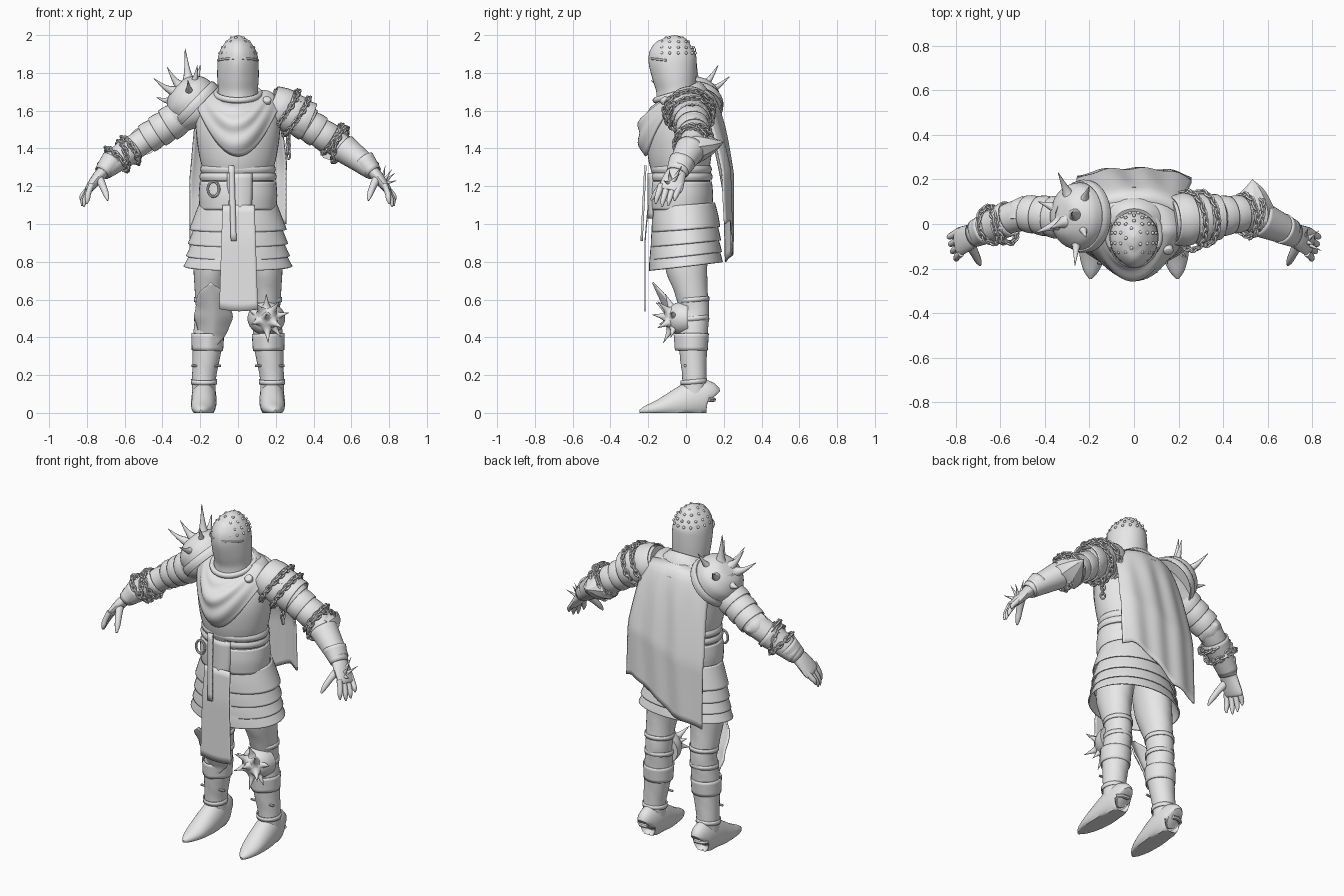
import bpy, bmesh, math
from math import sin, cos, pi
from mathutils import Vector as V, Matrix

cube = bpy.data.objects.get("Cube")
if cube:
    bpy.data.objects.remove(cube)

steel = bpy.data.materials.new("plain_grey")
steel.use_nodes = True
steel.diffuse_color = (0.8, 0.8, 0.8, 1)
steel.node_tree.nodes["Principled BSDF"].inputs["Base Color"].default_value = (0.8, 0.8, 0.8, 1)
Y, Z = V((0, 1, 0)), V((0, 0, 1))


def finish(name, bm, angle=40, thick=0):
    bmesh.ops.recalc_face_normals(bm, faces=bm.faces)
    mesh = bpy.data.meshes.new(name)
    bm.to_mesh(mesh)
    bm.free()
    ob = bpy.data.objects.new(name, mesh)
    bpy.context.collection.objects.link(ob)
    mesh.materials.append(steel)
    if thick:
        mod = ob.modifiers.new("thickness", "SOLIDIFY")
        mod.thickness, mod.offset = thick, 0
    bpy.ops.object.select_all(action="DESELECT")
    ob.select_set(True)
    bpy.context.view_layer.objects.active = ob
    bpy.ops.object.shade_smooth_by_angle(angle=math.radians(angle))
    return ob


def smooth_rows(rows, k):
    """Catmull-Rom interpolation of profile rows."""
    out = []
    for i in range(len(rows) - 1):
        a, b, c, d = [rows[min(max(j, 0), len(rows) - 1)] for j in range(i - 1, i + 3)]
        for s in range(k):
            t = s / k
            out.append([q + t / 2 * (r - p + t * (2 * p - 5 * q + 4 * r - w + t * (3 * (q - r) + w - p)))
                        for p, q, r, w in zip(a, b, c, d)])
    return out + [list(rows[-1])]


def add_tube(bm, rows, n=28, k=4, cap=True, ref=Y, keel=0, floor=False, folds=0):
    """Loft ellipses along a path; each row is x, y, z, radius across, radius along ref."""
    rows = smooth_rows(rows, k) if k > 1 else rows
    pts = [V(r[:3]) for r in rows]
    rings = []
    for i, r in enumerate(rows):
        t = (pts[min(i + 1, len(pts) - 1)] - pts[max(i - 1, 0)]).normalized()
        u = ref.cross(t).normalized()
        v = t.cross(u)
        ring = []
        for j in range(n):
            a = 2 * pi * j / n
            ridge = 1 + keel * max(0, -sin(a)) ** 8 + folds * sin(5 * a + 1.7 * i)
            p = pts[i] + u * cos(a) * max(r[3], .0005) + v * sin(a) * max(r[4], .0005) * ridge
            if floor:
                p.z = max(p.z, 0)
            ring.append(bm.verts.new(p))
        rings.append(ring)
    for a, b in zip(rings, rings[1:]):
        for j in range(n):
            bm.faces.new((a[j], a[(j + 1) % n], b[(j + 1) % n], b[j]))
    if cap:
        bm.faces.new(rings[0])
        bm.faces.new(rings[-1])


def tube(name, rows, thick=0, angle=40, **kw):
    bm = bmesh.new()
    add_tube(bm, rows, cap=not thick, **kw)
    return finish(name, bm, angle, thick)


def sheet(name, f, nu, nv, thick):
    bm = bmesh.new()
    g = [[bm.verts.new(f(i / nu, j / nv)) for i in range(nu + 1)] for j in range(nv + 1)]
    for j in range(nv):
        for i in range(nu):
            bm.faces.new((g[j][i], g[j][i + 1], g[j + 1][i + 1], g[j + 1][i]))
    bmesh.ops.remove_doubles(bm, verts=bm.verts, dist=.0001)
    return finish(name, bm, 50, thick)


def spikes(name, center, tips, base, r, bend=0):
    """Thorns that flare out of a round surface and bend upward."""
    bm, c = bmesh.new(), V(center)
    for tip in tips:
        d = V(tip) - c
        a = c + d.normalized() * base
        rows = [(*(a.lerp(V(tip), t) - Z * bend * sin(pi * t)), r * w, r * w)
                for t, w in ((0, 1.7), (.2, .85), (.55, .4), (1, .05))]
        add_tube(bm, rows, n=10, k=3, ref=V((.3, .5, .81)))
    return finish(name, bm, 60)


def chain(name, pts, step=.027):
    """Interlocked oval links, each turned a quarter from the last."""
    bm, pts = bmesh.new(), [V(p) for p in pts]
    left, n = 0, 0
    for a, b in zip(pts, pts[1:]):
        d = b - a
        while left < d.length:
            rot = d.to_track_quat("X", "Z").to_matrix() @ Matrix.Rotation(pi / 2 * (n % 2) + .6, 3, "X")
            c, ring = a + d.normalized() * left, []
            for i in range(10):
                t = 2 * pi * i / 10
                ring.append([bm.verts.new(c + rot @ V(((.021 + .006 * cos(s)) * cos(t),
                             (.012 + .006 * cos(s)) * sin(t), .006 * sin(s))))
                             for s in (0, pi * .4, pi * .8, pi * 1.2, pi * 1.6)])
            for i in range(10):
                p, q = ring[i], ring[(i + 1) % 10]
                for s in range(5):
                    bm.faces.new((p[s], q[s], q[(s + 1) % 5], p[(s + 1) % 5]))
            left, n = left + step, n + 1
        left -= d.length
    return finish(name, bm, 60)


def loop(c, axis, ra, rb):
    t = V(axis).normalized()
    u = Y.cross(t).normalized()
    return [V(c) + u * ra * cos(a * pi / 16) + t.cross(u) * rb * sin(a * pi / 16) for a in range(33)]


def lames(name, a, b, count, r, flare):
    """Overlapping arm plates from a to b, both x, y, z."""
    a, b = V(a), V(b)
    for i in range(count):
        p, q = a.lerp(b, i / count), a.lerp(b, (i + 1.25) / count)
        s = r * (1 - .06 * i)
        tube(f"{name}_{i + 1}", [(*p, s * .9, s * .95), (*p.lerp(q, .6), s, s * 1.05),
                                 (*q, s * flare, s * flare)], thick=.008)


# Helm with a front ridge, sight slits and rivets
tube("helm", [(0, -.05, 1.6, .115, .105), (0, -.048, 1.70, .106, .1), (0, -.056, 1.78, .11, .112),
              (0, -.066, 1.87, .107, .122), (0, -.064, 1.925, .092, .109), (0, -.06, 1.968, .06, .075),
              (0, -.06, 1.99, .03, .04), (0, -.06, 2.0, 0, 0)], n=40, keel=.09)
for s, side in ((1, "left"), (-1, "right")):
    slit = [(s * .112 * cos(a), -.066 + .128 * sin(a), 1.862 + .015 * abs(sin(a)), .004, .006)
            for a in (-.3, -.6, -.9, -1.2, -1.38)]
    tube(side + "_sight_rim", slit, n=8, ref=Z)
bm = bmesh.new()
for z, rx, ry, count in ((1.905, .099, .115, 16), (1.935, .086, .102, 14), (1.965, .062, .077, 10), (1.986, .036, .046, 5)):
    for i in range(count):
        a = 2 * pi * (i + .5) / count
        bmesh.ops.create_icosphere(bm, subdivisions=2, radius=.008,
                                   matrix=Matrix.Translation((rx * cos(a), -.063 + ry * sin(a), z)))
finish("helm_rivets", bm)

# Torso, waist and belts
tube("torso", [(0, -.02, 1.06, .2, .155), (0, -.025, 1.18, .195, .155), (0, -.025, 1.27, .185, .15),
               (0, -.03, 1.36, .205, .165), (0, -.03, 1.48, .222, .17), (0, -.01, 1.58, .22, .155),
               (0, 0, 1.66, .165, .13), (0, -.02, 1.71, .1, .1)], n=40, keel=.04)
for i, (z, h, r) in enumerate(((1.29, .018, .19), (1.25, .018, .195), (1.15, .075, .198))):
    tube(f"waist_band_{i + 1}", [(0, -.025, z - h, r, r * .8), (0, -.025, z, r + .006, r * .8 + .006),
                                 (0, -.025, z + h, r, r * .8)], n=40, thick=.008)
tube("belt_ring", [(-.13 + .03 * cos(a * pi / 8), -.175, 1.185 + .04 * sin(a * pi / 8), .007, .007)
                   for a in range(17)], n=8, k=1)
sheet("belt_flap", lambda u, v: V((.01 + (u - .5) * .13 * (1 - .3 * v ** 4), -.198 + .02 * (2 * u - 1) ** 2, 1.27 - .24 * v)), 8, 8, .012)
sheet("hanging_strap", lambda u, v: V((-.05 + .03 * u + .012 * v, -.215 - .02 * v, 1.31 - .4 * v)), 2, 10, .012)

# Skirt plates, tabard
tiers = ((1.1, .97, .205, .255), (1.0, .895, .22, .262), (.92, .83, .23, .272), (.86, .775, .24, .285))
for i, (top, low, r1, r2) in enumerate(tiers):
    tube(f"skirt_plate_{i + 1}", [(0, -.01, top, r1, .16 + .006 * i), (0, -.005, (top + low) / 2, (r1 + r2) / 2, .172 + .005 * i),
                                  (0, 0, low, r2, .178 + .005 * i)], n=40, thick=.008)
sheet("tabard", lambda u, v: V((.003 + (u - .5) * (.17 + .035 * v), -.2 - .017 * min(1, v * 3),
                                1.1 - v * (.55 + .012 * sin(3 * u)))), 14, 14, .006)


# Cape and draped cowl
def cape(u, v):
    edge = abs(2 * u - 1)
    return V(((u - .5) * (.43 + .08 * min(1, v * 2)),
              .1 + .145 * min(1, v * 1.7) ** .45 - .07 * edge ** 3 * (1 - .5 * v) + .005 * sin(u * 21 + v * 3) * min(1, v * 4),
              1.71 - .05 * edge ** 2 - v * (.86 - .2 * min(1, max(0, u * 1.8 - .6)))))


def cowl(u, v):
    a = 2 * pi * u
    f = max(0, -sin(a))
    r = .11 + .08 * v + .065 * sin(pi * v) * f + .009 * sin(v * 17 + 2 * cos(a)) * f
    return V(((.115 + .11 * v) * cos(a) * (1 - .1 * f * v), -.03 + sin(a) * r,
              1.70 - .06 * f - v * (.06 + .22 * f ** 2) + .025 * sin(pi * v)))


sheet("cape", cape, 40, 24, .01)
sheet("cowl", cowl, 56, 20, .012)
tube("neck_roll", [(.118 * cos(a * pi / 16), -.045 + .118 * sin(a * pi / 16), 1.69 + .035 * sin(a * pi / 16), .014, .016)
                   for a in range(33)], n=10, k=1, ref=Z)
tube("cowl_brooch", [(.15, -.10, 1.64, .022, .022), (.155, -.122, 1.66, .022, .022), (.156, -.127, 1.665, .012, .012)], n=16, ref=Z)

# Legs, boots and straps
for s, side in ((1, "left"), (-1, "right")):
    tube(side + "_leg", [(s * .11, 0, 1.0, .1, .12), (s * .14, 0, .8, .095, .115), (s * .15, .025, .66, .08, .09),
                         (s * .15, .045, .55, .073, .078), (s * .155, .04, .48, .075, .08), (s * .16, .037, .38, .08, .077),
                         (s * .17, .04, .28, .071, .07), (s * .18, .045, .18, .063, .064), (s * .18, .045, .08, .063, .068)],
         n=32, folds=.014)
    tube(side + "_boot", [(s * .18, .132, .07, .04, .06), (s * .18, .115, .08, .056, .09), (s * .18, .05, .075, .066, .1),
                          (s * .182, -.04, .05, .067, .08), (s * .187, -.14, .026, .058, .046),
                          (s * .193, -.21, .014, .034, .025), (s * .196, -.246, .008, .006, .008)], ref=Z, floor=True)
    for i, (x, z, r) in enumerate(((.15, .6, .08), (.152, .5, .079), (.18, .165, .067))):
        tube(f"{side}_leg_strap_{i + 1}", [(s * x, .042, z - .012, r, r), (s * x, .04, z + .012, r, r)], k=1, thick=.006)
    tube(side + "_greave_cuff", [(s * .162, .034, .33, .08, .078), (s * .16, .034, .42, .084, .084)], thick=.006, keel=.15)
    tube(side + "_greave_pin", [(s * .09, 0, .25, .007, .007), (s * .245, -.005, .25, .007, .007)], n=8, k=1)
    tube(side + "_heel_buckle", [(s * .23, .12, .07, .012, .012), (s * .2, .145, .07, .012, .012), (s * .16, .145, .07, .012, .012)], n=8)

# Right knee plate and left spiked knee
widths = [[w] for w in (.002, .06, .085, .09, .1, .085, .07, .04, .002)]
half = [w[0] for w in smooth_rows(widths, 3)]


def knee_plate(u, v):
    w, x = half[round(v * 24)], 2 * u - 1
    return V((-.145 + x * w + .015 * sin(pi * v), -.175 + .13 * min(1, v * 1.25) + .06 * abs(x) ** 1.5 * sin(pi * v), .69 - .36 * v))


sheet("right_knee_plate", knee_plate, 12, 24, .01)
kc = V((.15, -.05, .5))
tube("left_knee_cop", [(.15, .01, .5, .1, .088), (.15, -.04, .5, .09, .086), (.15, -.085, .5, .06, .06), (.15, -.11, .5, 0, 0)], ref=Z)
spikes("left_knee_spikes", kc, [kc + V(d) for d in (
    (0, -.13, .02), (.07, -.1, .09), (-.06, -.11, .085), (.085, -.1, -.05), (-.08, -.09, -.03), (.12, -.03, .03),
    (-.1, -.03, .05), (.01, -.07, -.13), (0, -.06, .13), (.08, -.03, -.1))], .055, .024)

# Arms, gauntlets and hands
for s, side in ((1, "left"), (-1, "right")):
    tube(side + "_arm", [(s * .17, .01, 1.62, .1, .1), (s * .27, .02, 1.59, .093, .1), (s * .37, .035, 1.53, .08, .085),
                         (s * .47, .045, 1.46, .07, .075), (s * .56, .025, 1.4, .066, .068), (s * .64, -.01, 1.345, .055, .058),
                         (s * .72, -.045, 1.275, .04, .046)], folds=.015)
    lames(side + "_upper_arm_plate", (s * .3, .025, 1.57), (s * .47, .045, 1.46), 3, .088, 1.0)
    tube(side + "_forearm_guard", [(s * .56, .025, 1.4, .073, .078), (s * .64, -.01, 1.34, .06, .066), (s * .71, -.04, 1.285, .048, .056)], thick=.008)
    tube(side + "_gauntlet_cuff", [(s * .665, -.02, 1.335, .058, .066), (s * .72, -.05, 1.27, .04, .052)], thick=.008)
    tube(side + "_palm", [(s * .7, -.035, 1.29, .034, .045), (s * .74, -.06, 1.25, .031, .058), (s * .785, -.08, 1.19, .023, .064), (s * .795, -.085, 1.175, .014, .054)], n=16)
    for i in range(4):
        y, drop, out = -.13 + .033 * i, (.085, .1, .095, .07)[i], (-.02, -.005, .004, .01)[i]
        tube(f"{side}_finger_{i + 1}", [(s * .775, y, 1.21, .016, .018), (s * (.803 + out / 2), y - .016, 1.2 - drop * .45, .015, .016),
                                        (s * (.817 + out), y - .026, 1.2 - drop * .8, .013, .013),
                                        (s * (.822 + out), y - .03, 1.2 - drop * 1.1, .004, .004)], n=10)
    tube(side + "_thumb", [(s * .74, -.08, 1.25, .025, .026), (s * .715, -.13, 1.2, .019, .02),
                           (s * .698, -.165, 1.155, .015, .015), (s * .69, -.185, 1.125, .005, .005)], n=10)
spikes("left_knuckle_spikes", (.76, -.08, 1.21), [(.83, -.03, 1.27), (.815, -.09, 1.29), (.78, -.02, 1.31), (.84, -.12, 1.23)], .02, .013)
tube("left_elbow_cop", [(.525, .02, 1.405, .105, .078), (.53, .08, 1.41, .098, .074), (.535, .145, 1.42, .055, .042), (.53, .2, 1.435, 0, 0)], ref=Z, n=8, angle=25)
tube("right_elbow_cop", [(-.5, .02, 1.44, .075, .075), (-.5, .09, 1.435, .06, .055), (-.5, .125, 1.43, 0, 0)], ref=Z)

# Left shoulder plates
lames("left_shoulder_plate", (.17, .015, 1.635), (.36, .03, 1.55), 3, .11, 1.02)
tube("left_shoulder_point", [(.29, .02, 1.655, .028, .09), (.36, .03, 1.642, .016, .06), (.395, .035, 1.625, .002, .005)], n=16)

# Right spiked shoulder dome with rim
hub, out = V((-.25, .035, 1.655)), V((-.72, 0, .69))
tube("right_shoulder_dome", [(*(hub + out * d), r, r * 1.05) for d, r in ((-.03, .145), (.03, .138), (.07, .11), (.1, .068), (.11, 0))], n=36)
tube("right_shoulder_rim", [(*(hub + out * d), r, r * 1.05) for d, r in ((-.055, .15), (-.03, .152), (-.01, .146))], n=36, thick=.008)
spikes("right_shoulder_spikes", hub, [(-.28, .05, 1.93), (-.445, -.04, 1.77), (-.375, -.02, 1.83), (-.34, .23, 1.78), (-.265, -.185, 1.76),
       (-.2, .17, 1.84), (-.43, .1, 1.67), (-.215, -.06, 1.84)], .085, .034, .012)

# Chains
arm = (.8, .1, -.55)
chain("left_shoulder_chain_1", loop((.25, .015, 1.6), arm, .126, .132))
chain("left_shoulder_chain_2", loop((.31, .025, 1.57), arm, .118, .12))
chain("left_hanging_chain", [(.265, .05, 1.5), (.268, .05, 1.34)])
chain("left_elbow_chain_1", loop((.5, .04, 1.45), arm, .09, .092))
chain("left_elbow_chain_2", loop((.54, .03, 1.42), (.8, -.2, -.3), .096, .09))
for i, (x, z, t) in enumerate(((-.57, 1.39, -.5), (-.61, 1.36, -.2), (-.64, 1.345, -.8))):
    chain(f"right_forearm_chain_{i + 1}", loop((x, -.005, z), (-.8, -.2, t), .08, .082))
